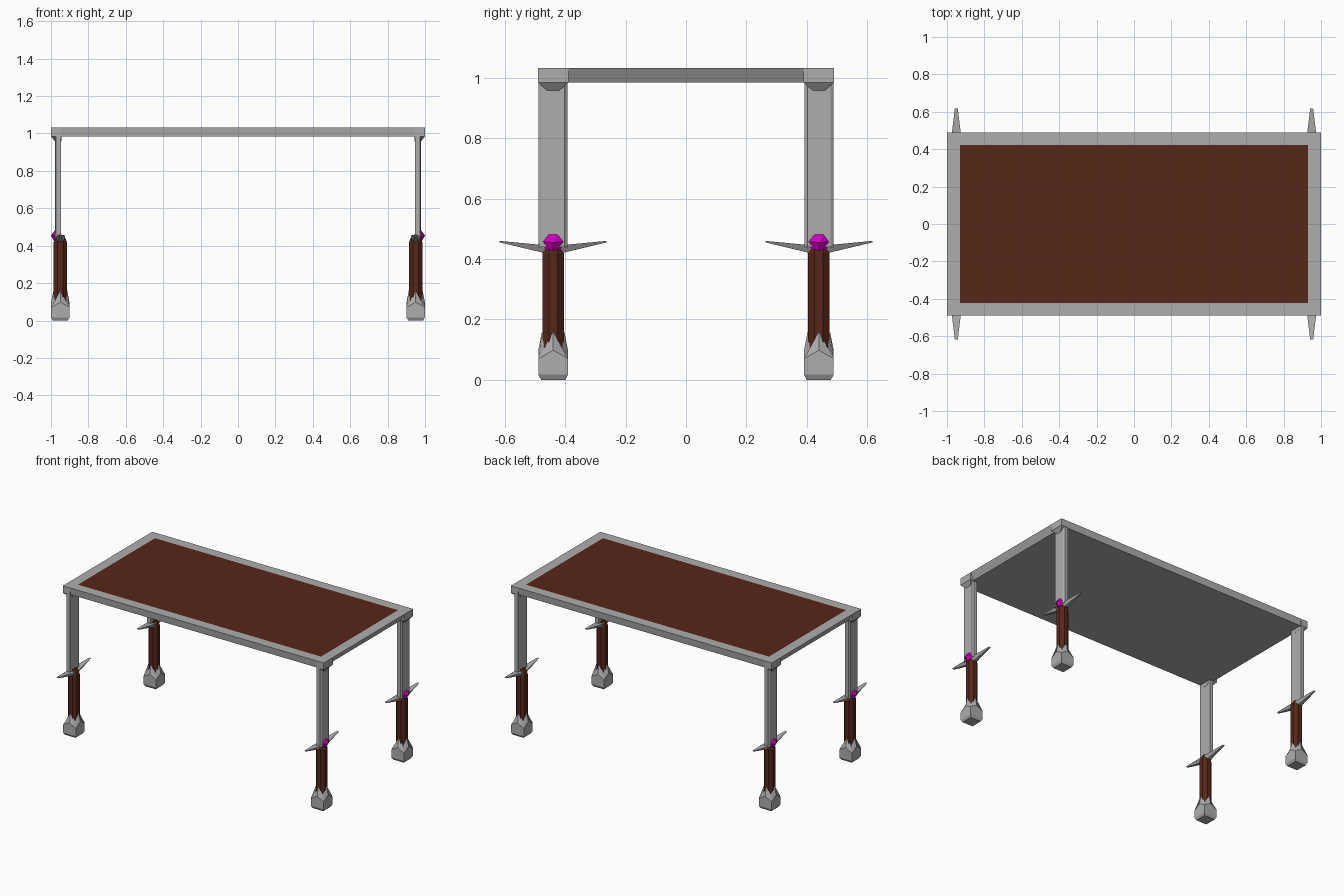
import bpy, bmesh
from math import sin, cos, pi

if "Cube" in bpy.data.objects:
    bpy.data.objects.remove(bpy.data.objects["Cube"])

CX, CY = 0.95, 0.44   # leg centre in the +x +y corner


def material(name, rgb):
    m = bpy.data.materials.new(name)
    m.diffuse_color = (*rgb, 1)
    m.use_nodes = True
    m.node_tree.nodes["Principled BSDF"].inputs["Base Color"].default_value = m.diffuse_color
    return m


GREY = material("grey", (0.42, 0.42, 0.42))
BROWN = material("dark_wood", (0.095, 0.02, 0.01))
PINK = material("magenta", (0.65, 0.0, 0.52))


def finish(name, bm, mats, mirror=True):
    bmesh.ops.recalc_face_normals(bm, faces=bm.faces)
    me = bpy.data.meshes.new(name)
    bm.to_mesh(me)
    bm.free()
    for m in mats:
        me.materials.append(m)
    ob = bpy.data.objects.new(name, me)
    bpy.context.collection.objects.link(ob)
    if mirror:
        mod = ob.modifiers.new("mirror", 'MIRROR')
        mod.use_axis = (True, True, False)
        mod.use_mirror_merge = False
    return ob


def loft(name, rings, mat, mirror=True):
    bm = bmesh.new()
    loops = [[bm.verts.new(p) for p in r] for r in rings]
    n = len(loops[0])
    for a, b in zip(loops, loops[1:]):
        for i in range(n):
            j = (i + 1) % n
            bm.faces.new((a[i], a[j], b[j], b[i]))
    bm.faces.new(loops[0])
    bm.faces.new(loops[-1])
    return finish(name, bm, [mat], mirror)


def rect(x0, x1, y0, y1, z):
    return [(x0, y0, z), (x1, y0, z), (x1, y1, z), (x0, y1, z)]


def octagon(r, z):
    return [(CX + r * cos((i + .5) * pi / 4), CY + r * sin((i + .5) * pi / 4), z)
            for i in range(8)]


def square8(h, z, mid_h=None, mid_z=None):
    # square ring with extra points in the middle of each side
    mh, mz = mid_h or h, mid_z or z
    pts = []
    for dx, dy in ((1, 0), (1, 1), (0, 1), (-1, 1), (-1, 0), (-1, -1), (0, -1), (1, -1)):
        corner = dx and dy
        k = h if corner else mh
        pts.append((CX + dx * k, CY + dy * k, z if corner else mz))
    return pts


# Table top: slab with inset wooden panel, ends sloping in underneath
bm = bmesh.new()
low = [bm.verts.new(p) for p in rect(-0.975, 0.975, -0.485, 0.485, 0.985)]
top = [bm.verts.new(p) for p in rect(-1, 1, -0.49, 0.49, 1.033)]
for i in range(4):
    j = (i + 1) % 4
    bm.faces.new((low[i], low[j], top[j], top[i]))
bm.faces.new(low[::-1])
panel = bm.faces.new(top)
bm.normal_update()
bmesh.ops.inset_region(bm, faces=[panel], thickness=0.097)
panel.material_index = 1
finish("table_top", bm, [GREY, BROWN], mirror=False)

# Corner brackets under the top
loft("corner_bracket", [rect(0.945, 1.0, 0.39, 0.49, 1.032),
                        rect(0.945, 1.0, 0.39, 0.49, 0.985),
                        rect(0.945, 0.979, 0.42, 0.46, 0.958)], GREY)

# Flat blade-like upper legs with bevelled outer edges
blade = [(0.946, 0.392), (0.972, 0.392), (0.979, 0.402), (0.979, 0.478),
         (0.972, 0.489), (0.946, 0.489)]
loft("upper_leg", [[(x, y, z) for x, y in blade] for z in (0.44, 0.99)], GREY)

# Octagonal wooden grips
loft("grip", [octagon(0.038, 0.08), octagon(0.038, 0.42), octagon(0.022, 0.458)], BROWN)

# Spiked cross guards
guard = [(-0.177, 0.008, 0.455, 0.46), (-0.03, 0.026, 0.42, 0.446),
         (0.03, 0.026, 0.42, 0.446), (0.177, 0.008, 0.455, 0.46)]
loft("cross_guard", [[(CX - h * .5, CY + d, lo), (CX + h * .5, CY + d, lo),
                      (CX + h, CY + d, hi), (CX - h, CY + d, hi)]
                     for d, h, lo, hi in guard], GREY)

# Faceted gems on the outer side
bm = bmesh.new()
for x, y, z in ((0.97, -0.02, 0.493), (0.97, 0.02, 0.493), (0.97, 0.048, 0.458),
                (0.97, 0, 0.40), (0.97, -0.048, 0.458), (1.0, 0, 0.455)):
    bm.verts.new((x, CY + y, z))
bmesh.ops.convex_hull(bm, input=bm.verts)
finish("gem", bm, [PINK])

# Feet with pointed prongs rising up each side of the grip
loft("foot", [square8(0.04, 0), square8(0.049, 0.017), square8(0.049, 0.07, 0.049, 0.098),
              square8(0.029, 0.105, 0.037, 0.16)], GREY)
